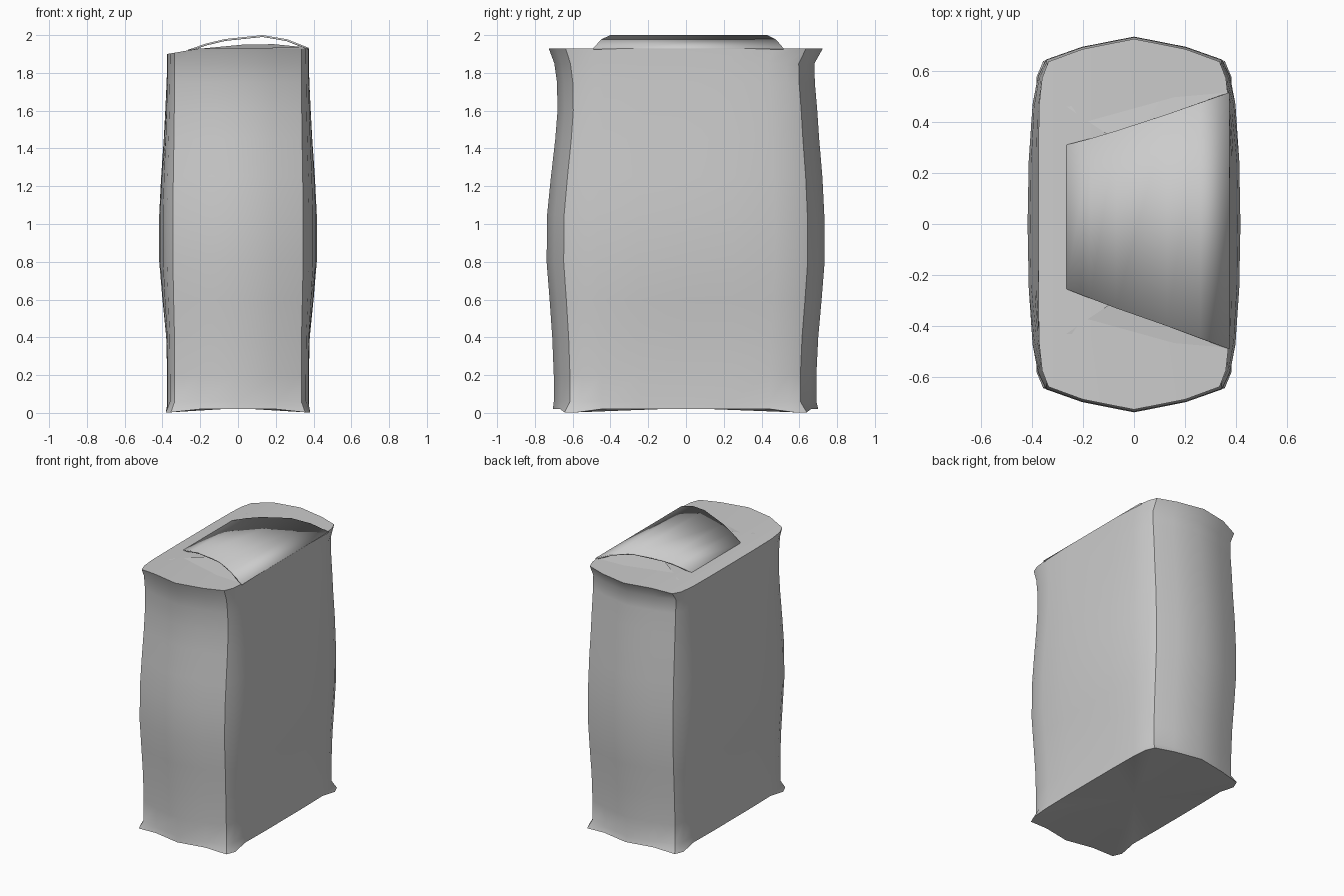
import bpy, bmesh

if "Cube" in bpy.data.objects:
    bpy.data.objects.remove(bpy.data.objects["Cube"])


def make_object(name, bm, angle=0.6):
    bmesh.ops.recalc_face_normals(bm, faces=bm.faces)
    mesh = bpy.data.meshes.new(name)
    bm.to_mesh(mesh)
    bm.free()
    ob = bpy.data.objects.new(name, mesh)
    bpy.context.collection.objects.link(ob)
    bpy.ops.object.select_all(action='DESELECT')
    bpy.context.view_layer.objects.active = ob
    ob.select_set(True)
    bpy.ops.object.shade_smooth_by_angle(angle=angle)
    return ob


# Bag cross-section: one quarter, mirrored into a closed loop
quarter = [(.375, 0), (.375, .25), (.372, .47), (.36, .58), (.335, .645), (.2, .695), (0, .735)]
half = quarter + [(-x, y) for x, y in quarter[-2::-1]]
loop = half + [(x, -y) for x, y in half[-2:0:-1]]

# Levels: height, front y, back y, side bulge
levels = [(.02, .705, .70, .002), (.06, .70, .69, .0), (.2, .70, .69, .0),
          (.4, .708, .70, .005), (.6, .722, .718, .025), (.8, .738, .734, .042),
          (1.05, .735, .732, .042), (1.25, .715, .722, .032), (1.45, .692, .705, .018),
          (1.6, .68, .695, .01), (1.75, .683, .682, .003), (1.85, .697, .68, .0),
          (1.93, .727, .725, .0)]

# Paper bag body
bm = bmesh.new()
rings = []
for i, (z, front, back, bulge) in enumerate(levels):
    ring = []
    for x, y in loop:
        px = x + bulge * x / .375 * (1 - (y / .75) ** 2)
        py = y * (back if y > 0 else front) / .735
        pz = z
        if i == 0 and abs(y) > .55 and abs(x) > .3:      # crumpled bottom corners
            pz, px, py = .003, px * 1.06, py * 1.04
        if i == len(levels) - 1 and x < -.2:             # top slopes down on the left
            pz += (x + .2) / .175 * .03
        ring.append(bm.verts.new((px, py, pz)))
    rings.append(ring)
n = len(loop)
for a, b in zip(rings, rings[1:]):
    for i in range(n):
        j = (i + 1) % n
        bm.faces.new((a[i], a[j], b[j], b[i]))
top = rings[-1]
bm.faces.new([v for v in top if v.co.x <= -.19])
right = [i for i in range(n) if loop[i][0] >= -.21]
bm.faces.new([top[i] for i in right])
centre = bm.verts.new((0, 0, .025))
for i in range(n):
    bm.faces.new((rings[0][(i + 1) % n], rings[0][i], centre))
make_object("bag_body", bm)

# Tapered closing flap: x, z, front y, back y
bm = bmesh.new()
rows = [(-.265, 1.922, -.255, .31), (-.17, 1.955, -.292, .335), (-.07, 1.979, -.33, .365),
        (.13, 2.0, -.40, .43), (.26, 1.978, -.448, .475), (.375, 1.932, -.49, .515)]
pairs = [[bm.verts.new((x, y, z)) for y in (y0, y1)] for x, z, y0, y1 in rows]
for a, b in zip(pairs, pairs[1:]):
    bm.faces.new((a[0], b[0], b[1], a[1]))
flap = make_object("top_flap", bm)
mod = flap.modifiers.new("thickness", 'SOLIDIFY')
mod.thickness = .01
mod.offset = -1 if flap.data.polygons[2].normal.z > 0 else 1

# Folded side tucks under the flap
for name, s, shift in (("front_tuck", -1, 0), ("back_tuck", 1, .03)):
    bm = bmesh.new()
    pts = [(-.265, .43, 1.922), (.03, .23, 1.95), (.19, .23, 1.952), (.37, .485, 1.934)]
    vs = [bm.verts.new((x, s * (y + shift), z)) for x, y, z in pts]
    bm.faces.new((vs[0], vs[1], vs[3]))
    bm.faces.new((vs[1], vs[2], vs[3]))
    make_object(name, bm)
